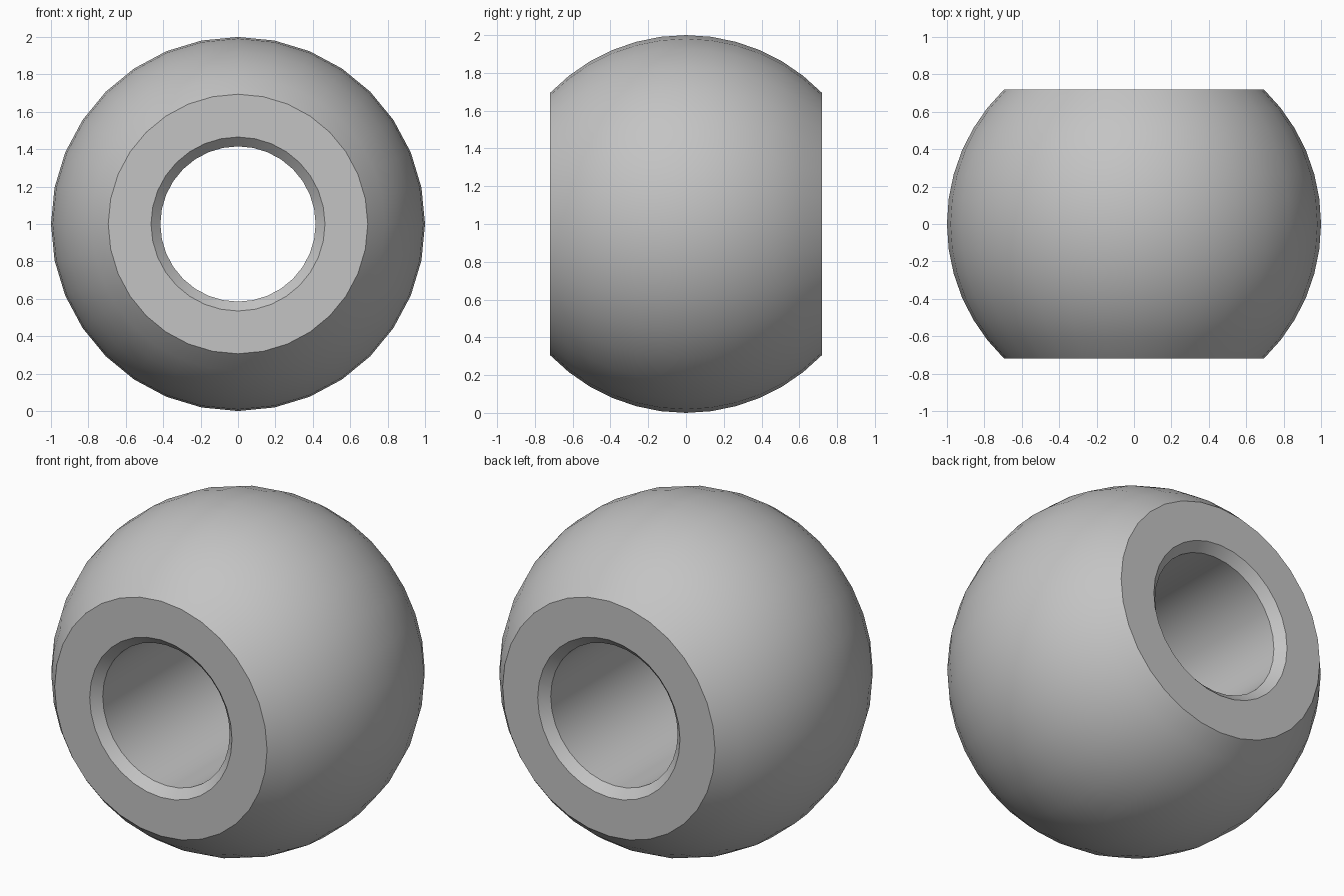
import bpy, bmesh
from math import sin, cos, asin, pi, radians, sqrt
from mathutils import Vector, Matrix

if "Cube" in bpy.data.objects:
    bpy.data.objects.remove(bpy.data.objects["Cube"], do_unlink=True)

RADIUS = 1.0
HALF_WIDTH = 0.72
BORE = 0.415
CHAMFER = 0.05
SEGMENTS = 32
ARC_STEPS = 12

# Plain grey material
grey = bpy.data.materials.new("plain grey")
grey.use_nodes = True
colour = (0.55, 0.55, 0.55, 1)
grey.diffuse_color = colour
grey.node_tree.nodes["Principled BSDF"].inputs["Base Color"].default_value = colour

# Closed cross-section (radius, y): spherical arc, flat ends, chamfered bore
limit = asin(HALF_WIDTH / RADIUS)
angles = [limit * (2 * i / ARC_STEPS - 1) for i in range(ARC_STEPS + 1)]
profile = [(RADIUS * cos(a), RADIUS * sin(a)) for a in angles]
profile += [(BORE + CHAMFER, HALF_WIDTH), (BORE, HALF_WIDTH - CHAMFER),
            (BORE, CHAMFER - HALF_WIDTH), (BORE + CHAMFER, -HALF_WIDTH)]

# Revolve the cross-section about the bore axis
bm = bmesh.new()
rings = []
for s in range(SEGMENTS):
    turn = Matrix.Rotation(2 * pi * s / SEGMENTS, 3, 'Y')
    rings.append([bm.verts.new(turn @ Vector((r, y, 0)) + Vector((0, 0, RADIUS)))
                  for r, y in profile])
for s in range(SEGMENTS):
    a, b = rings[s], rings[(s + 1) % SEGMENTS]
    for i in range(len(profile)):
        j = (i + 1) % len(profile)
        bm.faces.new((a[i], a[j], b[j], b[i]))
bmesh.ops.recalc_face_normals(bm, faces=bm.faces)

mesh = bpy.data.meshes.new("bored_ball")
bm.to_mesh(mesh)
bm.free()
mesh.materials.append(grey)
ball = bpy.data.objects.new("bored_ball", mesh)
bpy.context.collection.objects.link(ball)

# Smooth curved surfaces, crisp rims
bpy.ops.object.select_all(action='DESELECT')
ball.select_set(True)
bpy.context.view_layer.objects.active = ball
bpy.ops.object.shade_smooth_by_angle(angle=radians(30))
